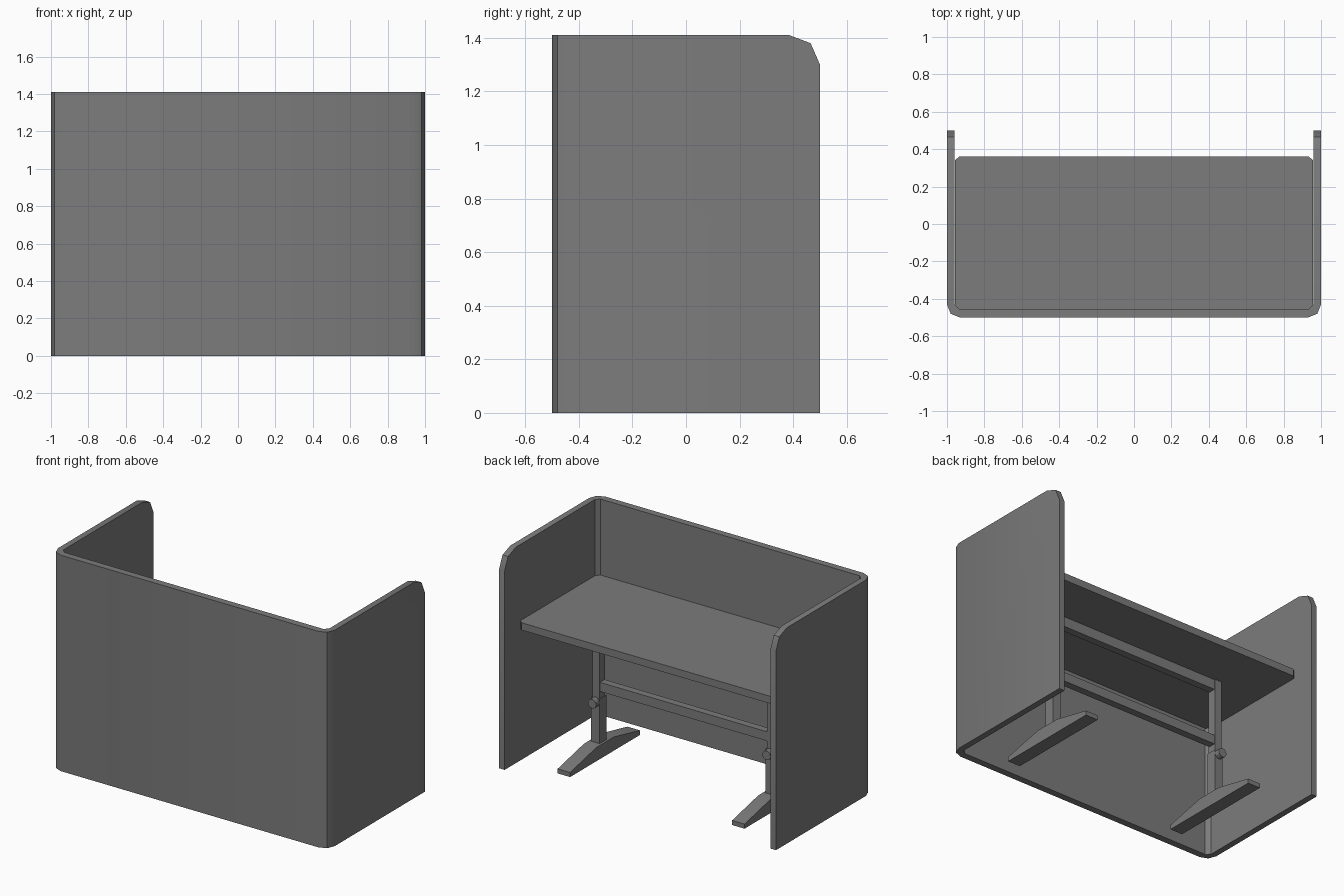
import bpy, bmesh, math
from mathutils import Vector

cube = bpy.data.objects.get("Cube")
if cube:
    bpy.data.objects.remove(cube, do_unlink=True)

grey = bpy.data.materials.new("mid_grey")
grey.use_nodes = True
COLOUR = (0.2, 0.2, 0.2, 1)
grey.diffuse_color = COLOUR
grey.node_tree.nodes["Principled BSDF"].inputs["Base Color"].default_value = COLOUR


def finish(bm, name):
    bmesh.ops.recalc_face_normals(bm, faces=bm.faces)
    mesh = bpy.data.meshes.new(name)
    bm.to_mesh(mesh)
    bm.free()
    mesh.materials.append(grey)
    obj = bpy.data.objects.new(name, mesh)
    bpy.context.collection.objects.link(obj)
    bpy.ops.object.select_all(action='DESELECT')
    obj.select_set(True)
    bpy.context.view_layer.objects.active = obj
    bpy.ops.object.shade_smooth_by_angle(angle=math.radians(30))
    return obj


def prism(points, direction):
    """Extrude a closed outline of 3D points along a direction."""
    bm = bmesh.new()
    face = bm.faces.new([bm.verts.new(p) for p in points])
    ext = bmesh.ops.extrude_face_region(bm, geom=[face])
    verts = [g for g in ext["geom"] if isinstance(g, bmesh.types.BMVert)]
    bmesh.ops.translate(bm, vec=direction, verts=verts)
    return bm


def box(name, x, y, z):
    corners = [(x[0], y[0], z[0]), (x[1], y[0], z[0]), (x[1], y[1], z[0]), (x[0], y[1], z[0])]
    return finish(prism(corners, (0, 0, z[1] - z[0])), name)


# Wrap-around privacy screen: mirrored U outline, extruded upward
HEIGHT = 1.41
outer = [(1, 0.5), (1, -0.43), (0.98, -0.48), (0.93, -0.5)]
inner = [(0.935, -0.455), (0.96, -0.43), (0.96, 0.5)]


def mirrored(pts):
    return [(-x, y) for x, y in reversed(pts)]


outline = outer + mirrored(outer) + mirrored(inner) + inner
bm = prism([(x, y, 0) for x, y in outline], (0, 0, HEIGHT))

# Round off the upper back corners of the side panels
arc = [(0.385, HEIGHT), (0.465, 1.38), (0.5, 1.30)]
for (y0, z0), (y1, z1) in zip(arc, arc[1:]):
    bmesh.ops.bisect_plane(bm, geom=bm.verts[:] + bm.edges[:] + bm.faces[:],
                           plane_co=Vector((0, y0, z0)),
                           plane_no=Vector((0, z0 - z1, y1 - y0)), clear_outer=True)
    bmesh.ops.holes_fill(bm, edges=[e for e in bm.edges if e.is_boundary], sides=0)
finish(bm, "privacy_screen")

# Desktop with clipped corners
DESK_BOTTOM, DESK_TOP = 0.866, 0.914
half = [(0.935, -0.455), (0.958, -0.43), (0.958, 0.34), (0.935, 0.36)]
finish(prism([(x, y, DESK_BOTTOM) for x, y in half + mirrored(half)],
             (0, 0, DESK_TOP - DESK_BOTTOM)), "desktop")

# Legs: tapered foot, telescopic post and clamping knob on each side
POST_X = 0.63
foot_half = [(0.36, 0), (0.36, 0.03), (0.09, 0.09)]
for side, label in ((1, "left"), (-1, "right")):
    cx = side * POST_X
    finish(prism([(cx - 0.045, y, z) for y, z in foot_half + mirrored(foot_half)],
                 (0.09, 0, 0)), label + "_foot")
    box(label + "_lower_post", (cx - 0.03, cx + 0.03), (-0.035, 0.035), (0.085, 0.38))
    box(label + "_upper_post", (cx - 0.025, cx + 0.025), (-0.03, 0.03), (0.37, DESK_BOTTOM))
    ring = [(cx + 0.03 * math.cos(a * math.pi / 6), 0.03,
             0.355 + 0.03 * math.sin(a * math.pi / 6)) for a in range(12)]
    finish(prism(ring, (0, 0.04, 0)), label + "_knob")

# Rails joining the legs
box("lower_rail", (-POST_X, POST_X), (-0.024, 0.024), (0.425, 0.485))
box("upper_rail", (-POST_X, POST_X), (-0.024, 0.024), (0.80, DESK_BOTTOM))
